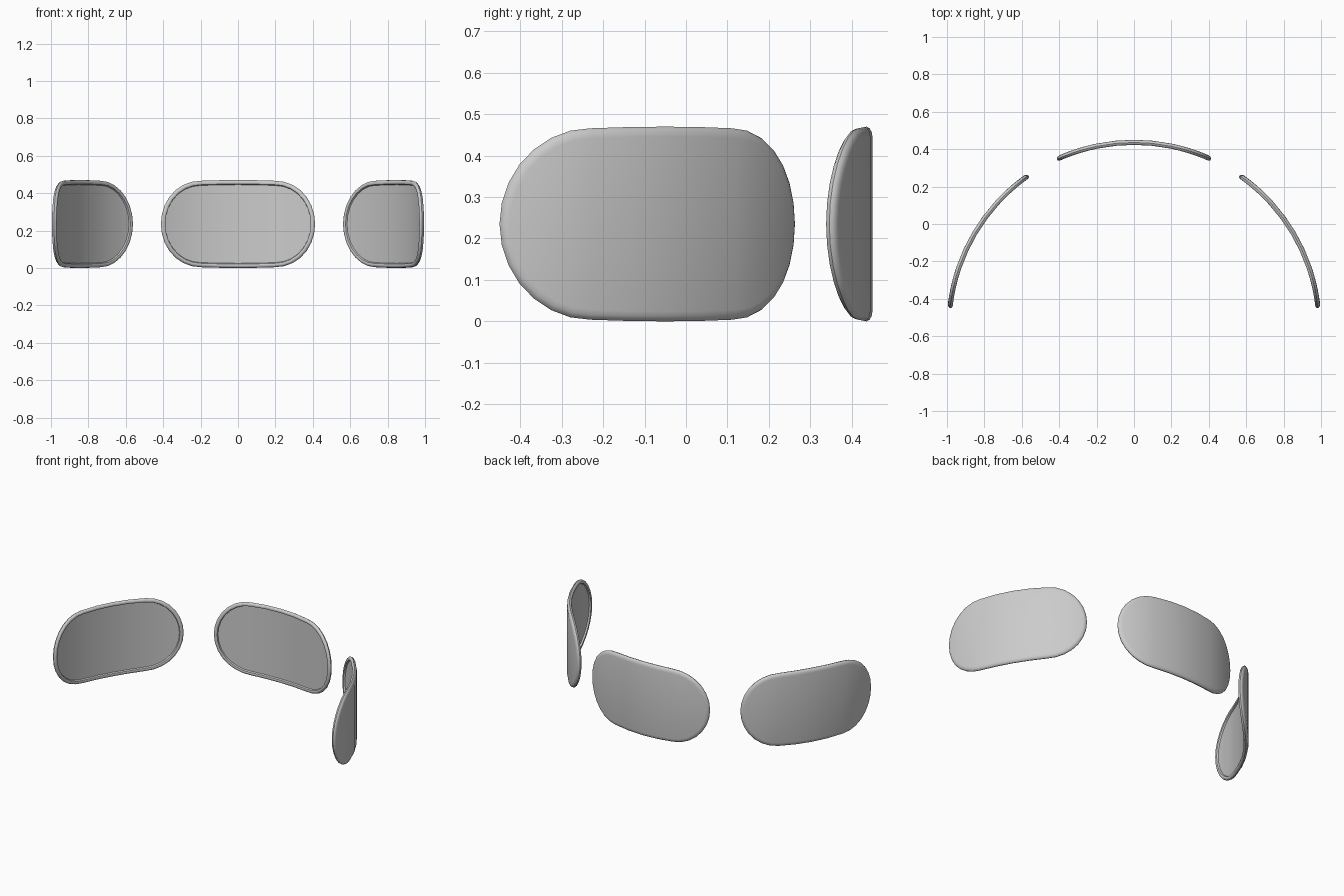
import bpy, bmesh, math

if "Cube" in bpy.data.objects:
    bpy.data.objects.remove(bpy.data.objects["Cube"])

R, CY = 1.003, -0.553        # outer radius and centre (y) of the common circle
HALF_H, STRAIGHT, END = 0.235, 0.203, 0.227   # half height, flat half length, rounded end length


def outline(inset):
    """Columns (u, half height) of the pill-shaped outline, left to right."""
    right = []
    for u in (0.1, STRAIGHT):
        right.append((u, HALF_H - 0.004 * (u / STRAIGHT) ** 2 - inset))
    for k in range(1, 8):
        t = math.radians(90 - 90 * k / 7)
        right.append((STRAIGHT + (END - inset) * math.cos(t),
                      (HALF_H - 0.004 - inset) * math.sin(t)))
    left = [(-u, h) for u, h in reversed(right)]
    return left + [(0, HALF_H - inset)] + right


def make_pad(name, turn):
    bm = bmesh.new()

    def ring(inset, depth):
        cols = outline(inset)
        n = len(cols)
        pts = [(u, h) for u, h in cols] + [(u, -h) for u, h in reversed(cols[1:-1])]
        r = R - depth
        return n, [bm.verts.new((r * math.sin(u + turn), CY + r * math.cos(u + turn),
                                 HALF_H + z)) for u, z in pts]

    def fill(n, vs):
        # strips joining top and bottom of the outline follow the bend
        m = len(vs)
        for i in range(n - 1):
            quad = [vs[i], vs[i + 1], vs[(m - i - 1) % m], vs[(m - i) % m]]
            bm.faces.new(list(dict.fromkeys(quad)))

    # rim section: convex outer face, round edge, inner lip, recessed face
    section = [(0.024, 0.0), (0.012, 0.002), (0.004, 0.007), (0.0, 0.014),
               (0.002, 0.021), (0.008, 0.026), (0.014, 0.027), (0.021, 0.025),
               (0.025, 0.016)]
    rings = [ring(i, d) for i, d in section]
    for (_, a), (_, b) in zip(rings, rings[1:]):
        m = len(a)
        for i in range(m):
            j = (i + 1) % m
            bm.faces.new((a[i], a[j], b[j], b[i]))
    fill(*rings[0])
    fill(*rings[-1])
    bmesh.ops.recalc_face_normals(bm, faces=bm.faces)

    me = bpy.data.meshes.new(name)
    bm.to_mesh(me)
    bm.free()
    ob = bpy.data.objects.new(name, me)
    bpy.context.collection.objects.link(ob)
    bpy.ops.object.select_all(action='DESELECT')
    ob.select_set(True)
    bpy.context.view_layer.objects.active = ob
    bpy.ops.object.shade_smooth_by_angle(angle=math.radians(40))


# three curved pads around the circle
for name, deg in (("left_pad", -59.4), ("middle_pad", 0), ("right_pad", 59.4)):
    make_pad(name, math.radians(deg))
